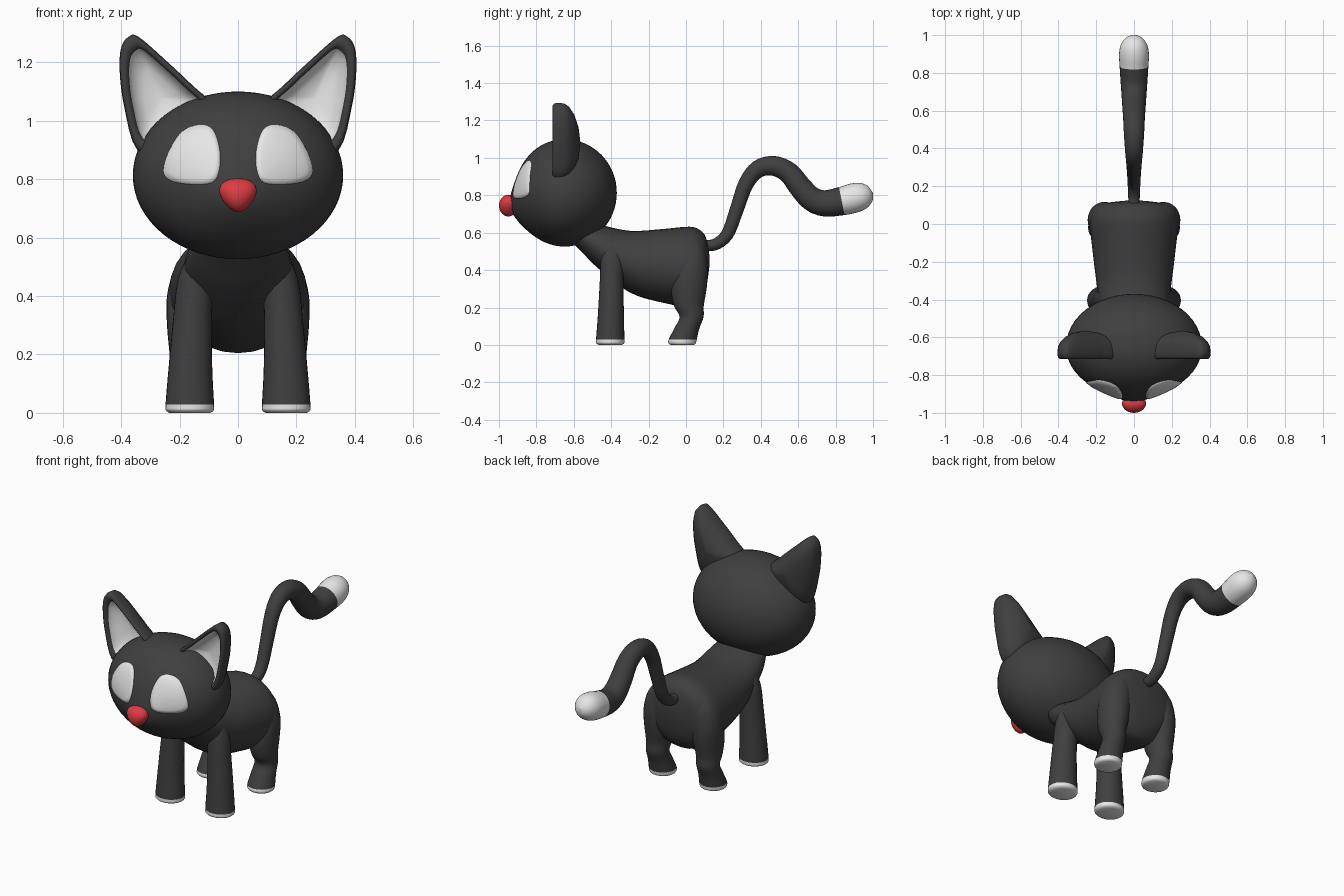
import bpy, bmesh
from math import sin, cos, pi, exp
from mathutils import Vector

if "Cube" in bpy.data.objects:
    bpy.data.objects.remove(bpy.data.objects["Cube"], do_unlink=True)


def material(name, rgb):
    m = bpy.data.materials.new(name)
    m.use_nodes = True
    m.diffuse_color = (*rgb, 1)
    node = next(n for n in m.node_tree.nodes if n.type == "BSDF_PRINCIPLED")
    node.inputs["Base Color"].default_value = (*rgb, 1)
    node.inputs["Roughness"].default_value = 0.7
    return m


FUR = material("charcoal_fur", (0.05, 0.05, 0.05))
WHITE = material("soft_white", (0.8, 0.8, 0.8))
RED = material("nose_red", (0.72, 0.045, 0.055))


def finish(name, bm, mats):
    for f in bm.faces:
        f.smooth = True
    me = bpy.data.meshes.new(name)
    bm.to_mesh(me)
    bm.free()
    for m in mats:
        me.materials.append(m)
    ob = bpy.data.objects.new(name, me)
    bpy.context.collection.objects.link(ob)
    return ob


def smooth_path(keys, steps=4, closed=False):
    """Catmull-Rom interpolation through tuples of any size."""
    n, out = len(keys), []
    pick = (lambda i: keys[i % n]) if closed else (lambda i: keys[max(0, min(n - 1, i))])
    for i in range(n if closed else n - 1):
        a, b, c, d = (Vector(pick(i + k)) for k in (-1, 0, 1, 2))
        for s in range(steps):
            t = s / steps
            out.append(0.5 * (2 * b + (c - a) * t + (2 * a - 5 * b + 4 * c - d) * t * t
                              + (3 * b - a - 3 * c + d) * t ** 3))
    if not closed:
        out.append(Vector(keys[-1]))
    return out


def oval(centre, u, v, n=28):
    return [centre + u * cos(2 * pi * i / n) + v * sin(2 * pi * i / n) for i in range(n)]


def loft(name, rings, mats, is_second=lambda band: False):
    """Skin closed rings; bands chosen by is_second take the second material."""
    bm = bmesh.new()
    vs = [[bm.verts.new(p) for p in r] for r in rings]
    n = len(vs[0])
    for b in range(len(vs) - 1):
        for i in range(n):
            j = (i + 1) % n
            f = bm.faces.new((vs[b][i], vs[b][j], vs[b + 1][j], vs[b + 1][i]))
            f.material_index = int(is_second(b))
    bm.faces.new(vs[0]).material_index = int(is_second(0))
    bm.faces.new(vs[-1]).material_index = int(is_second(len(vs) - 2))
    bmesh.ops.recalc_face_normals(bm, faces=bm.faces)
    return finish(name, bm, mats)


X, Y, Z = Vector((1, 0, 0)), Vector((0, 1, 0)), Vector((0, 0, 1))

# Head: ellipsoid with a flatter face and a small raised muzzle
bm = bmesh.new()
bmesh.ops.create_uvsphere(bm, u_segments=48, v_segments=32, radius=1)
for v in bm.verts:
    x, y, z = v.co.x * 0.36, v.co.y, 0.813 + v.co.z * 0.287
    if y < 0:
        y = y * 0.265 - 0.035 * exp(-(x / 0.12) ** 2 - ((z - 0.73) / 0.11) ** 2) * min(1, -2 * y)
    else:
        y *= 0.28
    v.co = (x, y - 0.65, z)
head = finish("head", bm, [FUR])
bpy.context.view_layer.update()

# Body: neck, chest, belly and rump as (y, bottom, top, half width)
body_keys = [(-0.63, 0.57, 0.66, 0.09), (-0.56, 0.50, 0.66, 0.14), (-0.47, 0.41, 0.645, 0.175),
             (-0.30, 0.28, 0.61, 0.2), (-0.12, 0.225, 0.62, 0.222), (0.02, 0.205, 0.632, 0.235),
             (0.08, 0.25, 0.61, 0.205), (0.11, 0.32, 0.565, 0.15), (0.125, 0.42, 0.48, 0.03)]
loft("body", [oval(Vector((0, y, (lo + hi) / 2)), X * w, Z * (hi - lo) / 2)
              for y, lo, hi, w in smooth_path(body_keys)], [FUR])

# Tail: (y, z, radius), white past the boundary key
tail_keys = [(0.08, 0.535, 0.028), (0.15, 0.535, 0.031), (0.22, 0.59, 0.034), (0.27, 0.72, 0.037),
             (0.32, 0.86, 0.041), (0.385, 0.94, 0.047), (0.47, 0.957, 0.053), (0.55, 0.92, 0.057),
             (0.61, 0.845, 0.061), (0.67, 0.782, 0.065), (0.74, 0.757, 0.07), (0.833, 0.769, 0.076),
             (0.90, 0.786, 0.079), (0.95, 0.798, 0.069), (0.985, 0.806, 0.042), (1.0, 0.81, 0.004)]
path = smooth_path(tail_keys)
rings = []
for i, (y, z, r) in enumerate(path):
    a, b = path[max(0, i - 1)], path[min(len(path) - 1, i + 1)]
    side = Vector((0, a.y - b.y, b.x - a.x)).normalized()
    side = Vector((0, -(b.y - a.y), b.x - a.x)).normalized()
    rings.append(oval(Vector((0, y, z)), X * r, side * r))
loft("tail", rings, [FUR, WHITE], lambda band: band >= 44)

# Nose: rounded triangle, wide at the top
bm = bmesh.new()
bmesh.ops.create_uvsphere(bm, u_segments=28, v_segments=18, radius=1)
for v in bm.verts:
    x, y, z = v.co
    v.co = (x * 0.068 * (0.9 + 0.3 * z), -0.95 + y * 0.05, 0.745 + z * 0.058)
finish("nose", bm, [RED])

# Legs as (x, y, z, radius x, radius y); the lowest bands are white paws
front_keys = [(0.165, -0.405, 0.0, 0.07, 0.062), (0.165, -0.405, 0.008, 0.081, 0.074),
              (0.165, -0.405, 0.028, 0.083, 0.076), (0.163, -0.402, 0.15, 0.075, 0.07),
              (0.156, -0.398, 0.32, 0.066, 0.064), (0.145, -0.395, 0.46, 0.06, 0.06),
              (0.125, -0.40, 0.56, 0.035, 0.04)]
hind_keys = [(0.167, -0.02, 0.0, 0.065, 0.062), (0.167, -0.02, 0.008, 0.074, 0.073),
             (0.167, -0.018, 0.028, 0.076, 0.075), (0.167, 0.005, 0.09, 0.068, 0.067),
             (0.167, 0.03, 0.15, 0.064, 0.064), (0.165, 0.015, 0.21, 0.07, 0.08),
             (0.16, 0.015, 0.30, 0.083, 0.095), (0.155, 0.025, 0.40, 0.088, 0.092),
             (0.14, 0.03, 0.50, 0.075, 0.075), (0.12, 0.03, 0.57, 0.04, 0.04)]

# Ear and eye outlines as (x, z)
ear_outline = smooth_path([(0.34, 1.287), (0.375, 1.287), (0.40, 1.25), (0.405, 1.17), (0.39, 1.05),
                           (0.345, 0.90), (0.24, 0.88), (0.13, 0.95), (0.09, 1.05), (0.155, 1.12),
                           (0.24, 1.2)], 4, True)
eye_outline = smooth_path([(0.085, 0.97), (0.13, 0.987), (0.19, 0.965), (0.235, 0.90), (0.256, 0.83),
                           (0.235, 0.797), (0.17, 0.782), (0.09, 0.787), (0.064, 0.83),
                           (0.062, 0.90)], 4, True)
# Ear rings from the rounded back, over the rim, into the hollow: (scale, y)
ear_rings = [(0.03, -0.565), (0.4, -0.575), (0.7, -0.597), (0.9, -0.625), (0.98, -0.65), (1, -0.685),
             (0.98, -0.705), (0.92, -0.714), (0.82, -0.71), (0.775, -0.695),
             (0.7, -0.67), (0.45, -0.645), (0.03, -0.635)]

for label, s in (("left", 1), ("right", -1)):
    for part, keys in (("front_leg", front_keys), ("hind_leg", hind_keys)):
        loft(f"{label}_{part}", [oval(Vector((s * x, y, z)), X * rx, Y * ry)
                                 for x, y, z, rx, ry in smooth_path(keys)],
             [FUR, WHITE], lambda band: band < 8)

    loft(f"{label}_ear", [[Vector((s * (0.26 + (p.x - 0.26) * k), y, 1.08 + (p.y - 1.08) * k))
                           for p in ear_outline] for k, y in ear_rings],
         [FUR, WHITE], lambda band: band >= 9)

    # Eye: thin plate draped over the face
    eye = []
    for k, lift in ((1, -0.004), (0.985, 0.004), (0.8, 0.006), (0.6, 0.006), (0.4, 0.006), (0.2, 0.006),
                    (0.02, 0.006)):
        ring = []
        for p in eye_outline:
            x, z = s * (0.15 + (p.x - 0.15) * k), 0.875 + (p.y - 0.875) * k
            hit = head.ray_cast(Vector((x, -2, z)), Y)[1]
            ring.append(Vector((x, hit.y - lift, z)))
        eye.append(ring)
    loft(f"{label}_eye", eye, [WHITE])
